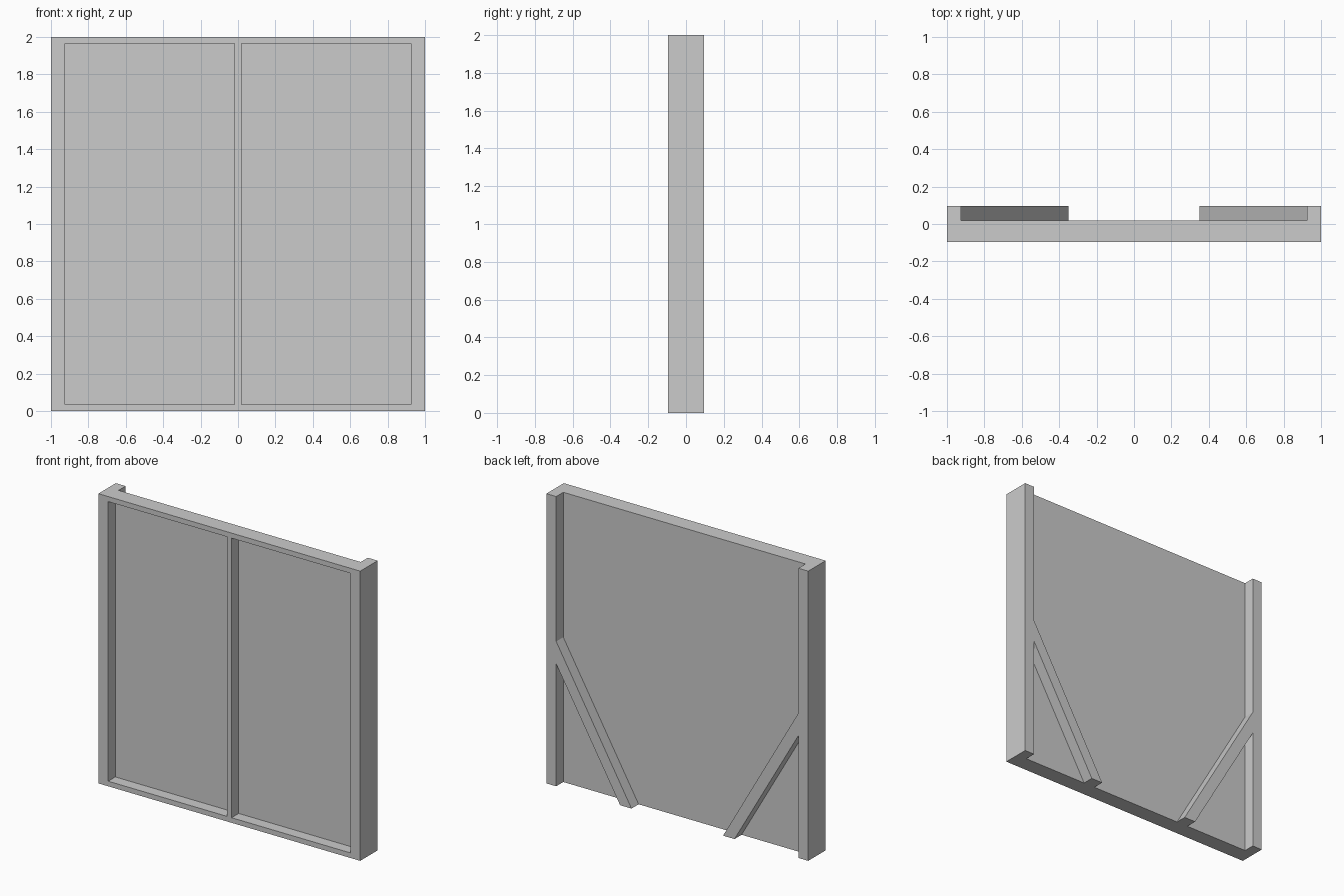
import bpy, bmesh

if "Cube" in bpy.data.objects:
    bpy.data.objects.remove(bpy.data.objects["Cube"])

HALF_Y = 0.095     # half depth of the whole panel
SHEET = 0.0175     # half thickness of the inner sheet
STILE = 0.925      # inner edge of the side stiles
TRIM = 0.035       # width of the thin front trim


def prism(bm, pts, y0, y1):
    """Extrude an x-z outline from y0 to y1."""
    face = bm.faces.new([bm.verts.new((x, y0, z)) for x, z in pts])
    ext = bmesh.ops.extrude_face_region(bm, geom=[face])
    moved = [v for v in ext["geom"] if isinstance(v, bmesh.types.BMVert)]
    bmesh.ops.translate(bm, verts=moved, vec=(0, y1 - y0, 0))


def make(name, prisms):
    bm = bmesh.new()
    for p in prisms:
        prism(bm, *p)
    bmesh.ops.recalc_face_normals(bm, faces=bm.faces)
    me = bpy.data.meshes.new(name)
    bm.to_mesh(me)
    bm.free()
    ob = bpy.data.objects.new(name, me)
    bpy.context.collection.objects.link(ob)
    return ob


def rect(x0, x1, z0, z1):
    return [(x0, z0), (x1, z0), (x1, z1), (x0, z1)]


def mirrored(pts):
    return [(-x, z) for x, z in pts]


# Solid block the panel is carved from
panel = make("wall_panel", [(rect(-1, 1, 0, 2), -HALF_Y, HALF_Y)])

# Two front recesses, leaving trim and a centre mullion
bay = rect(TRIM / 2, STILE, TRIM, 2 - TRIM)
front = [(p, -0.2, -SHEET) for p in (bay, mirrored(bay))]

# Back pockets, leaving side stiles and two diagonal braces
half = [(STILE, 2.1), (STILE, 1.0), (0.292, -0.1)]
centre = half + mirrored(half)[::-1]
corner = [(STILE, 0.845), (STILE, -0.1), (0.379, -0.1)]
back = [(p, SHEET, 0.2) for p in (centre, corner, mirrored(corner))]

cutter = make("pocket_cutter", front + back)
cutter.hide_render = True

# Carve, bake the result and drop the cutter
mod = panel.modifiers.new("pockets", "BOOLEAN")
mod.operation = "DIFFERENCE"
mod.solver = "EXACT"
mod.object = cutter
bpy.context.view_layer.objects.active = panel
panel.select_set(True)
bpy.ops.object.modifier_apply(modifier=mod.name)
bpy.data.objects.remove(cutter)
